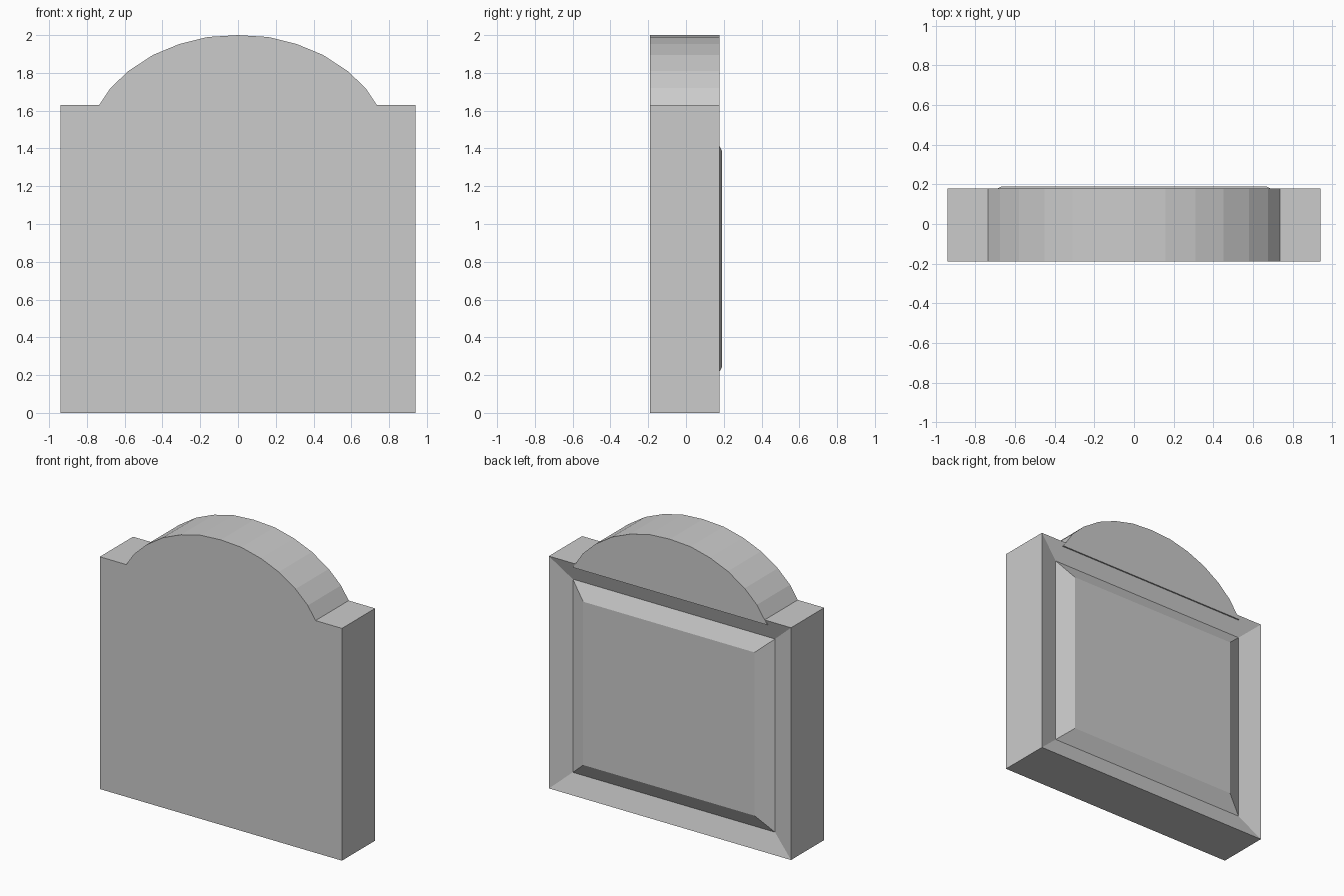
import bpy, bmesh

if "Cube" in bpy.data.objects:
    bpy.data.objects.remove(bpy.data.objects["Cube"])

FRONT, BACK = -0.19, 0.178


def make_object(name, loops):
    """Skin a stack of matching vertex loops and cap both ends."""
    bm = bmesh.new()
    rings = [[bm.verts.new(p) for p in loop] for loop in loops]
    n = len(rings[0])
    for a, b in zip(rings, rings[1:]):
        for i in range(n):
            j = (i + 1) % n
            bm.faces.new((a[i], a[j], b[j], b[i]))
    bm.faces.new(rings[0])
    bm.faces.new(rings[-1])
    bmesh.ops.recalc_face_normals(bm, faces=bm.faces)
    mesh = bpy.data.meshes.new(name)
    bm.to_mesh(mesh)
    bm.free()
    obj = bpy.data.objects.new(name, mesh)
    bpy.context.collection.objects.link(obj)
    return obj


def rect(half_w, z0, z1, y):
    return [(-half_w, y, z0), (half_w, y, z0), (half_w, y, z1), (-half_w, y, z1)]


# Slab: flat front, back face with a bevelled groove around a raised panel
make_object("slab_with_raised_back_panel", [
    rect(0.94, 0.0, 1.63, FRONT),
    rect(0.94, 0.0, 1.63, BACK),
    rect(0.785, 0.137, 1.493, 0.134),
    rect(0.665, 0.242, 1.388, 0.19),
])

# Arched top: mirrored half profile, its lower edge forms a thin lip over the groove
half = [(0.755, 1.60), (0.735, 1.63), (0.675, 1.72), (0.58, 1.81),
        (0.45, 1.895), (0.31, 1.953), (0.16, 1.99)]
profile = half + [(0.0, 2.0)] + [(-x, z) for x, z in reversed(half)]
# Keep the part hidden in the slab inside its silhouette
make_object("arched_top", [[(x, y, z) for x, z in profile] for y in (FRONT, BACK)])
